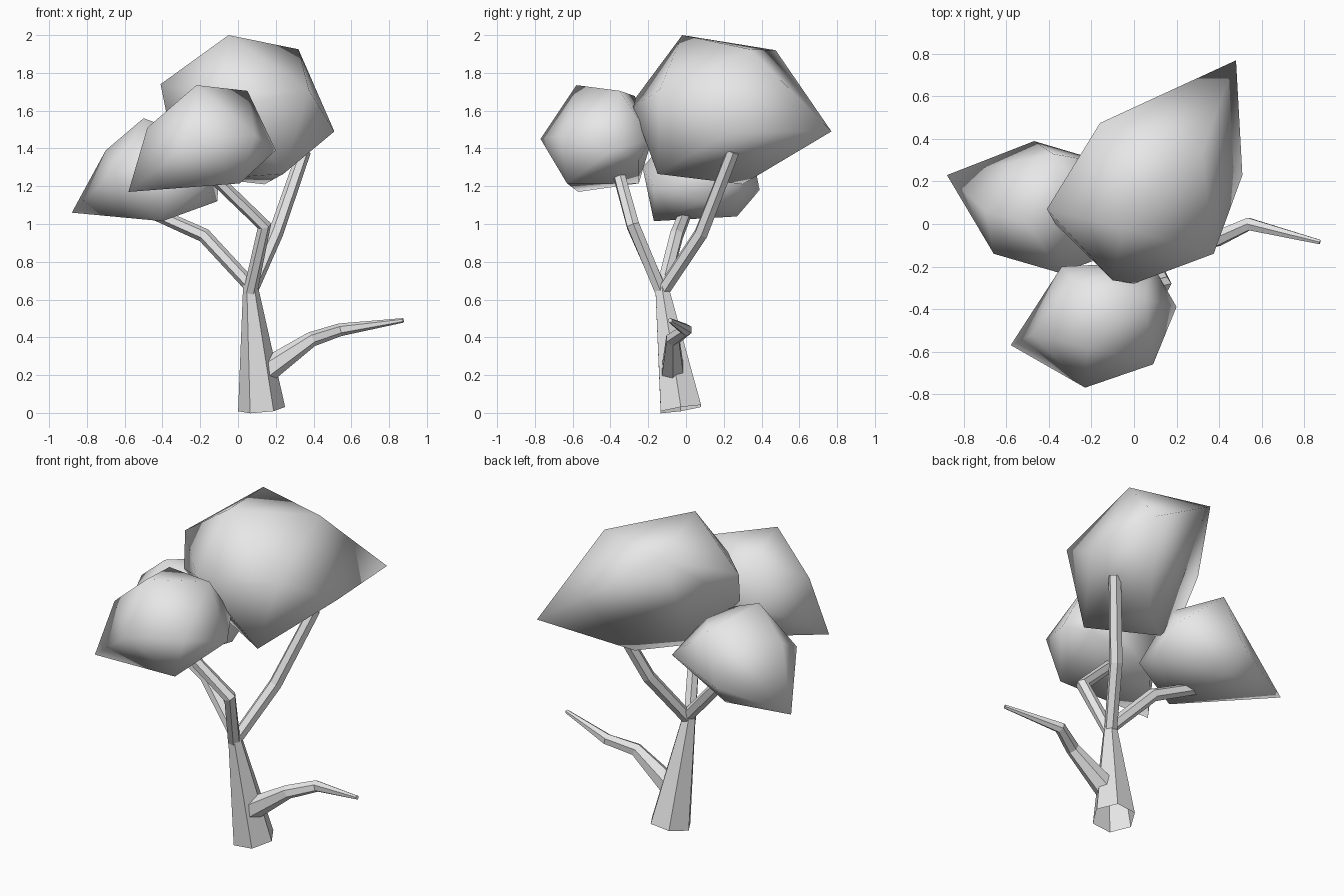
import bpy, bmesh, math
from mathutils import Vector

cube = bpy.data.objects.get("Cube")
if cube:
    bpy.data.objects.remove(cube, do_unlink=True)

grey = bpy.data.materials.new("plain_grey")
grey.use_nodes = True
colour = (0.8, 0.8, 0.8, 1)
grey.diffuse_color = colour
grey.node_tree.nodes["Principled BSDF"].inputs["Base Color"].default_value = colour


def finish(bm, name, smooth):
    for f in bm.faces:
        f.smooth = smooth
    mesh = bpy.data.meshes.new(name)
    bm.to_mesh(mesh)
    bm.free()
    mesh.materials.append(grey)
    obj = bpy.data.objects.new(name, mesh)
    bpy.context.collection.objects.link(obj)


def limb(name, path, radii, sides=6):
    """Tapered faceted tube along a path, open at its root."""
    pts = [Vector(p) for p in path]
    bm = bmesh.new()
    rings = []
    for i, p in enumerate(pts):
        before = (p - pts[i - 1]).normalized() if i else Vector()
        after = (pts[i + 1] - p).normalized() if i < len(pts) - 1 else Vector()
        d = (before + after).normalized()
        ref = Vector((0, 1, 0))
        u = (ref - d * ref.dot(d)).normalized()
        v = d.cross(u)
        ring = []
        for k in range(sides):
            a = math.tau * (k + 0.5) / sides
            ring.append(bm.verts.new(p + radii[i] * (u * math.cos(a) + v * math.sin(a))))
        rings.append(ring)
    for r, s in zip(rings, rings[1:]):
        for k in range(sides):
            n = (k + 1) % sides
            bm.faces.new((r[k], r[n], s[n], s[k]))
    bm.faces.new(rings[-1])
    finish(bm, name, False)


def leaf_clump(name, corners):
    """Rough faceted crown: hull of a few corners, smooth shaded."""
    bm = bmesh.new()
    for c in corners:
        bm.verts.new(c)
    hull = bmesh.ops.convex_hull(bm, input=bm.verts)
    loose = [v for v in set(hull["geom_interior"]) if isinstance(v, bmesh.types.BMVert)]
    bmesh.ops.delete(bm, geom=loose, context="VERTS")
    bmesh.ops.recalc_face_normals(bm, faces=bm.faces)
    finish(bm, name, True)


# Trunk and branches
limb("trunk", [(0.125, -0.027, 0.02), (0.065, -0.13, 0.68)], [0.125, 0.038])
limb("front_branch", [(0.065, -0.13, 0.64), (0.14, -0.28, 0.99), (-0.14, -0.355, 1.26)],
     [0.037, 0.038, 0.034])
limb("left_branch", [(0.07, -0.12, 0.67), (-0.18, -0.05, 0.94), (-0.46, 0.0, 1.065)],
     [0.037, 0.038, 0.035])
limb("back_branch", [(0.07, -0.12, 0.65), (0.2, 0.08, 0.95), (0.35, 0.25, 1.385)],
     [0.037, 0.039, 0.036])
limb("low_branch", [(0.15, -0.07, 0.225), (0.39, -0.07, 0.39), (0.54, 0.0, 0.44),
                    (0.875, -0.085, 0.49)], [0.066, 0.04, 0.034, 0.012])

# Leaf clumps
leaf_clump("large_leaves", [
    (-0.05, -0.02, 2.0), (0.32, 0.34, 1.925), (0.48, 0.77, 1.49), (-0.41, 0.07, 1.74),
    (-0.16, 0.475, 1.92), (-0.1, -0.265, 1.67), (0.0, -0.28, 1.62), (0.375, -0.14, 1.71),
    (0.51, 0.23, 1.49), (0.14, 0.3, 1.21), (0.24, -0.15, 1.265), (-0.37, 0.0, 1.54),
    (-0.12, 0.09, 1.24)])
leaf_clump("front_leaves", [
    (-0.22, -0.58, 1.735), (-0.58, -0.57, 1.17), (-0.48, -0.52, 1.51), (0.05, -0.35, 1.705),
    (0.2, -0.39, 1.39), (0.09, -0.66, 1.47), (-0.23, -0.77, 1.45), (-0.34, -0.2, 1.42),
    (0.1, -0.25, 1.34), (0.01, -0.63, 1.215), (0.08, -0.18, 1.45), (-0.33, -0.25, 1.215),
    (-0.28, -0.27, 1.677)])
leaf_clump("left_leaves", [
    (-0.88, 0.23, 1.06), (-0.7, 0.06, 1.39), (-0.5, 0.0, 1.56), (-0.66, -0.14, 1.28),
    (-0.35, -0.23, 1.3), (-0.4, -0.17, 1.015), (-0.47, 0.39, 1.18), (-0.46, 0.27, 1.04),
    (-0.11, 0.1, 1.12), (-0.1, 0.28, 1.24), (-0.2, 0.08, 1.43), (-0.18, -0.17, 1.2),
    (-0.38, 0.33, 1.48), (-0.35, 0.01, 1.505)])
